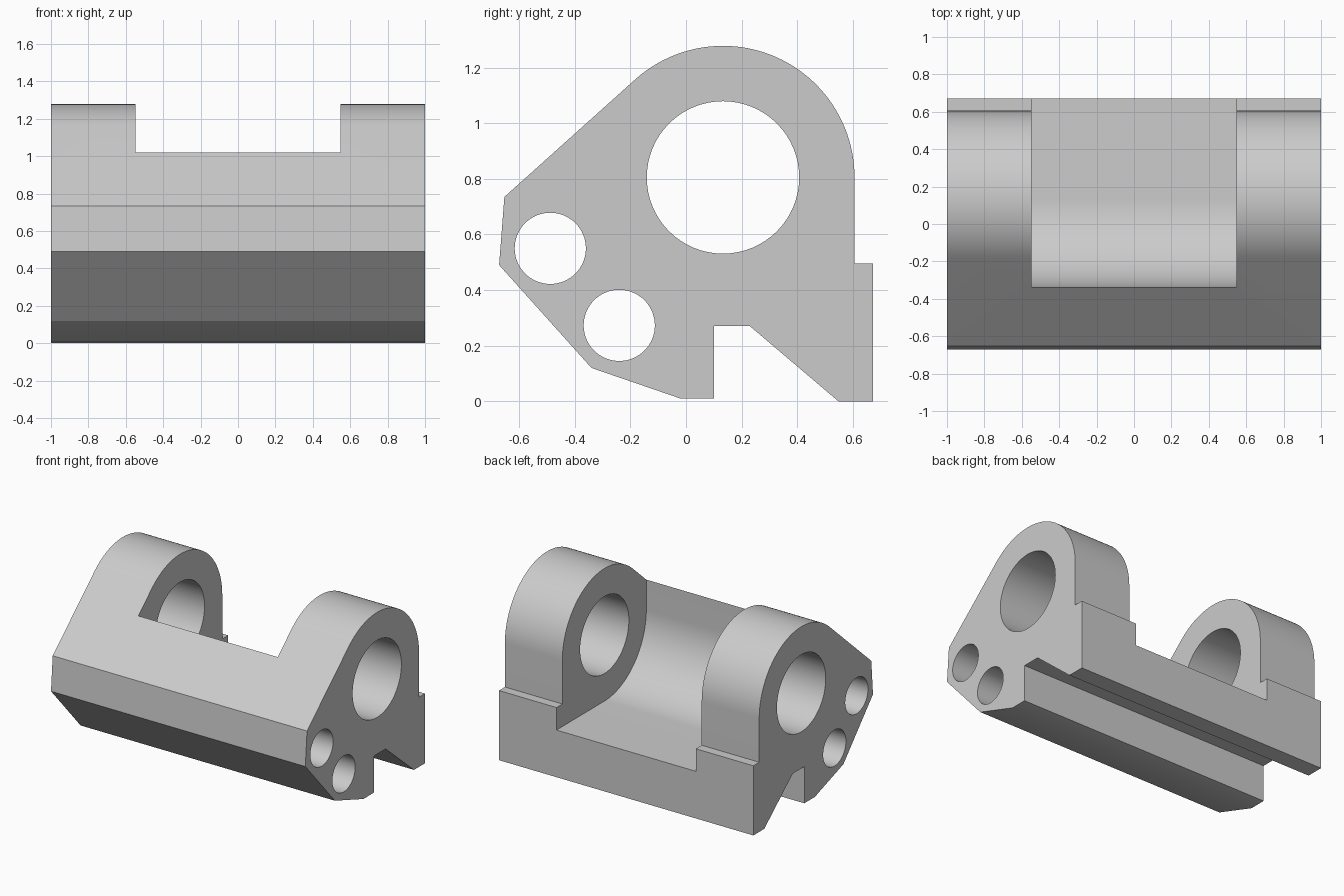
import bpy, bmesh
from math import cos, sin, radians

cube = bpy.data.objects.get("Cube")
if cube:
    bpy.data.objects.remove(cube, do_unlink=True)

grey = bpy.data.materials.new("light_grey")
grey.use_nodes = True
colour = (0.6, 0.6, 0.6, 1)
grey.diffuse_color = colour
grey.node_tree.nodes["Principled BSDF"].inputs["Base Color"].default_value = colour

PIVOT = (0.133, 0.805)


def arc(centre, radius, start, end, steps):
    """Points on an arc in the y-z plane, angles in degrees."""
    angles = [radians(start + (end - start) * i / steps) for i in range(steps + 1)]
    return [(centre[0] + radius * cos(a), centre[1] + radius * sin(a)) for a in angles]


def prism(name, profile, half_width):
    """Extrude a closed y-z profile along x, centred on x = 0."""
    bm = bmesh.new()
    face = bm.faces.new([bm.verts.new((-half_width, y, z)) for y, z in profile])
    ext = bmesh.ops.extrude_face_region(bm, geom=[face])
    moved = [g for g in ext["geom"] if isinstance(g, bmesh.types.BMVert)]
    bmesh.ops.translate(bm, verts=moved, vec=(2 * half_width, 0, 0))
    bmesh.ops.recalc_face_normals(bm, faces=bm.faces)
    mesh = bpy.data.meshes.new(name)
    bm.to_mesh(mesh)
    bm.free()
    mesh.materials.append(grey)
    obj = bpy.data.objects.new(name, mesh)
    bpy.context.collection.objects.link(obj)
    return obj


def cut(target, cutter):
    cutter.hide_render = True
    mod = target.modifiers.new("cut", "BOOLEAN")
    mod.operation = "DIFFERENCE"
    mod.solver = "EXACT"
    mod.object = cutter
    bpy.context.view_layer.objects.active = target
    bpy.ops.object.modifier_apply(modifier=mod.name)
    bpy.data.objects.remove(cutter, do_unlink=True)


# Bracket body: rounded ear, sloped front, notched foot and rear ledge
outline = arc(PIVOT, 0.473, 0, 131.5, 48) + [
    (-0.653, 0.735), (-0.672, 0.49), (-0.34, 0.12), (-0.02, 0.01),
    (0.1, 0.01), (0.1, 0.27), (0.23, 0.27), (0.548, 0),
    (0.672, 0), (0.672, 0.495), (0.606, 0.495)]
body = prism("hinge_bracket", outline, 1)

# Central slot between the ears: round floor running flat out of the back
slot = arc(PIVOT, 0.47, 180, 270, 32) + [(1, 0.335), (1, 1.6), (-0.337, 1.6)]
cut(body, prism("slot_cutter", slot, 0.548))

# Pivot hole and two pin holes, right through the width
for name, centre, radius in (("pivot_cutter", PIVOT, 0.274),
                             ("upper_pin_cutter", (-0.488, 0.55), 0.128),
                             ("lower_pin_cutter", (-0.24, 0.273), 0.128)):
    cut(body, prism(name, arc(centre, radius, 0, 360, 64)[:-1], 1.2))

bpy.ops.object.select_all(action="DESELECT")
body.select_set(True)
bpy.context.view_layer.objects.active = body
bpy.ops.object.shade_smooth_by_angle(angle=radians(20))
